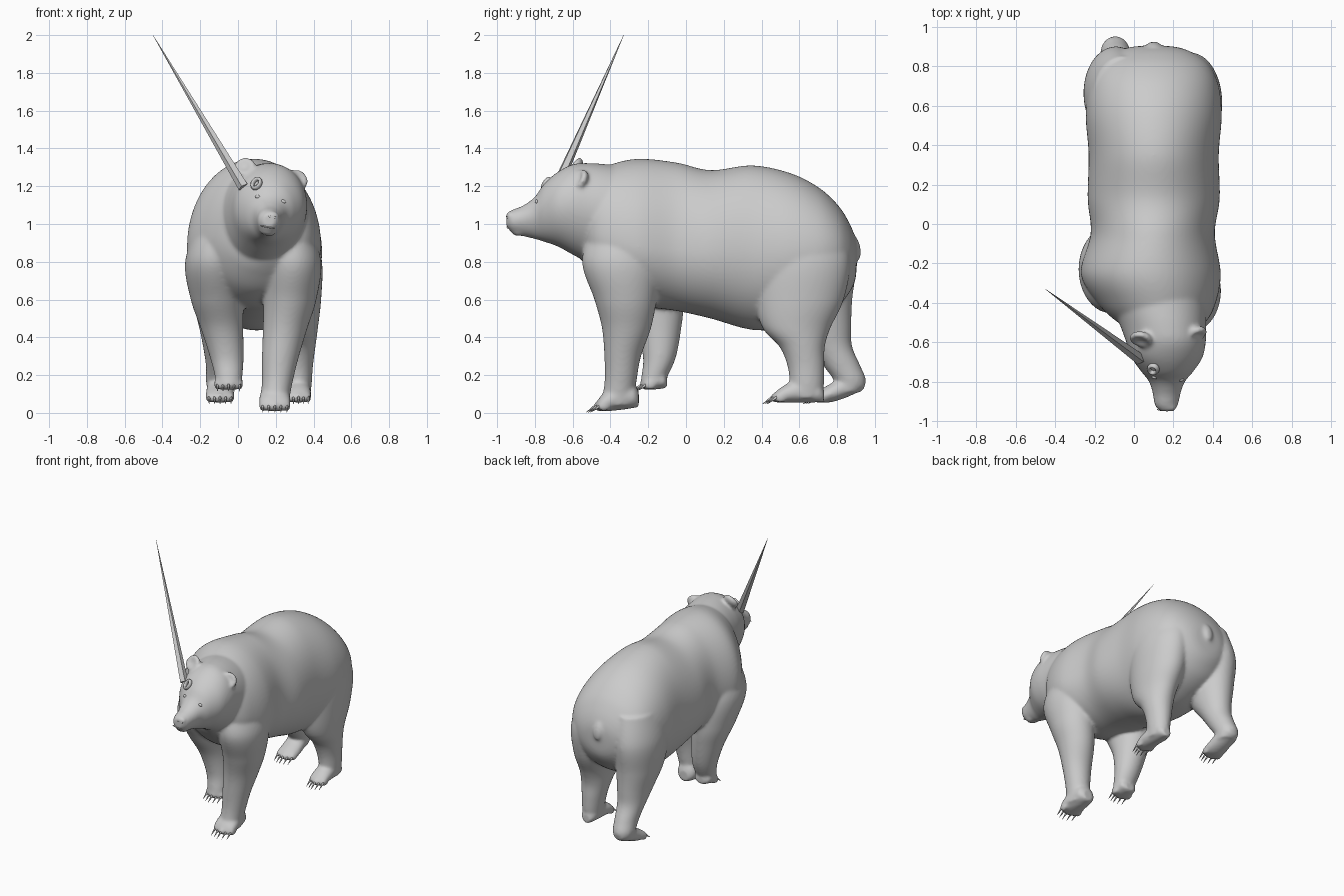
import bpy, bmesh
from math import sin, cos, pi, radians
from mathutils import Vector, Matrix

if "Cube" in bpy.data.objects:
    bpy.data.objects.remove(bpy.data.objects["Cube"])

parts = []


def make(name, bm, smooth=True):
    me = bpy.data.meshes.new(name)
    bmesh.ops.recalc_face_normals(bm, faces=bm.faces)
    for f in bm.faces:
        f.smooth = smooth
    bm.to_mesh(me)
    bm.free()
    ob = bpy.data.objects.new(name, me)
    bpy.context.collection.objects.link(ob)
    return ob


def spline(rows, n=8):
    """Smoothly interpolate the rows of section numbers."""
    out = []
    for i in range(len(rows) - 1):
        p = [rows[max(0, min(len(rows) - 1, i + k))] for k in (-1, 0, 1, 2)]
        for s in range(n):
            t = s / n
            out.append([0.5 * (2 * b + (c - a) * t + (2 * a - 5 * b + 4 * c - d) * t * t
                               + (3 * b - a - 3 * c + d) * t ** 3) for a, b, c, d in zip(*p)])
    return out + [list(rows[-1])]


def length_ring(a, row):
    """Egg-shaped section across y: y, centre x, half width, widest z, top, bottom."""
    y, cx, rx, mid, top, bot = row
    s = sin(a)
    return (cx + rx * cos(a), y, mid + s * (top - mid if s > 0 else mid - bot))


def upright_ring(a, row):
    """Oval section across z: z, centre x, centre y, half width, half depth."""
    z, cx, cy, rx, ry = row
    return (cx + rx * cos(a), cy + ry * sin(a), z)


def loft(name, rows, ring, matrix=None, n=80):
    bm = bmesh.new()
    rings = [[bm.verts.new(ring(2 * pi * i / n, r)) for i in range(n)] for r in spline(rows)]
    for a, b in zip(rings, rings[1:]):
        for i in range(n):
            j = (i + 1) % n
            bm.faces.new((a[i], a[j], b[j], b[i]))
    bm.faces.new(rings[0])
    bm.faces.new(rings[-1])
    if matrix:
        bm.transform(matrix)
    ob = make(name, bm)
    parts.append(ob)
    return ob


def ball(name, loc, size, rot=Matrix(), dish=0):
    bm = bmesh.new()
    bmesh.ops.create_uvsphere(bm, u_segments=24, v_segments=16, radius=1)
    for v in bm.verts:
        if dish and v.co.y < 0:
            v.co.y *= 1 - dish * max(0, 1 - 1.4 * (v.co.x ** 2 + v.co.z ** 2))
    bm.transform(Matrix.Translation(loc) @ rot @ Matrix.Diagonal((*size, 1)))
    return make(name, bm)


def cone(name, base, tip, r, sides=8, smooth=True):
    base, tip = Vector(base), Vector(tip)
    d = tip - base
    bm = bmesh.new()
    bmesh.ops.create_cone(bm, cap_ends=True, segments=sides, radius1=r, radius2=0.0008, depth=d.length)
    bm.transform(Matrix.Translation((base + tip) / 2) @ d.to_track_quat('Z', 'Y').to_matrix().to_4x4())
    return make(name, bm, smooth)


# Torso
loft("torso", [
    (-.56, .15, .10, 1.0, 1.20, .82), (-.50, .14, .22, .95, 1.27, .74),
    (-.40, .115, .30, .92, 1.315, .64), (-.25, .085, .355, .88, 1.345, .57),
    (-.05, .095, .315, .86, 1.325, .54), (.13, .1, .335, .85, 1.285, .50),
    (.35, .1, .33, .85, 1.31, .44), (.55, .1, .345, .85, 1.27, .45),
    (.70, .1, .33, .85, 1.195, .50), (.80, .1, .285, .85, 1.105, .56),
    (.86, .1, .215, .84, 1.015, .63), (.895, .1, .13, .83, .93, .70),
    (.905, .1, .04, .83, .86, .79)], length_ring)

# Head, tilted to one side
pivot = Matrix.Translation((.17, 0, 1.1))
tilt = pivot @ Matrix.Rotation(radians(11), 4, 'Y') @ pivot.inverted()
loft("head", [
    (-.30, .12, .25, 1.03, 1.29, .72), (-.42, .14, .235, 1.05, 1.31, .74),
    (-.52, .155, .215, 1.07, 1.32, .79), (-.60, .165, .2, 1.09, 1.315, .835),
    (-.68, .17, .178, 1.09, 1.275, .88), (-.75, .175, .13, 1.07, 1.215, .905),
    (-.80, .178, .09, 1.05, 1.145, .92), (-.86, .18, .07, 1.03, 1.10, .935),
    (-.92, .18, .058, 1.02, 1.075, .955), (-.95, .18, .032, 1.02, 1.055, .985)],
    length_ring, tilt)

# Legs in mid stride
loft("front_leg_right", [
    (1.0, .25, -.32, .13, .18), (.8, .285, -.34, .155, .21), (.6, .275, -.32, .14, .165),
    (.45, .25, -.315, .118, .13), (.3, .225, -.335, .098, .097), (.18, .21, -.345, .083, .085),
    (.1, .2, -.355, .077, .085), (.04, .2, -.36, .07, .09)], upright_ring)
loft("front_leg_left", [
    (1.0, -.08, -.25, .13, .18), (.8, -.12, -.235, .16, .215), (.6, -.11, -.18, .14, .17),
    (.45, -.085, -.145, .113, .12), (.3, -.06, -.14, .09, .088), (.2, -.05, -.165, .074, .07),
    (.145, -.05, -.19, .065, .055)], upright_ring)
loft("hind_leg_right", [
    (1.0, .25, .6, .15, .23), (.8, .285, .615, .16, .255), (.6, .295, .60, .145, .235),
    (.45, .305, .585, .118, .18), (.35, .31, .615, .1, .12), (.25, .315, .635, .082, .098),
    (.15, .32, .64, .07, .09), (.08, .32, .635, .062, .085)], upright_ring)
loft("hind_leg_left", [
    (1.0, -.06, .62, .15, .23), (.8, -.09, .66, .165, .24), (.6, -.095, .68, .145, .2),
    (.45, -.09, .725, .115, .15), (.35, -.09, .768, .095, .112), (.25, -.09, .825, .08, .098),
    (.17, -.095, .868, .075, .085), (.11, -.095, .855, .065, .07)], upright_ring)


def paw(name, cx, heel, toe, z, heel_lift, height, w):
    """Paw along y with toes and claws."""
    L = toe - heel
    rows = []
    for t, wf, hf in ((0, .45, .55), (.12, .8, .85), (.4, .92, 1), (.7, 1, .8), (.9, .95, .55), (1, .7, .35)):
        bot = z + heel_lift * max(0, 1 - t * 1.7)
        rows.append((heel + L * t, cx, w * wf, bot + height * hf * .45, bot + height * hf, bot))
    loft(name, rows, length_ring)
    for i in range(-2, 3):
        x = cx + i * w * .38
        y = toe + .012 * abs(i)
        parts.append(ball(name + "_toe", (x, y + .012, z + .026), (w * .24, .034, .027)))
        cone(name + "_claw", (x, y - .005, z + .03), (x, y - .06, z - .008), .009)


paw("front_paw_right", .195, -.25, -.47, .01, .02, .15, .084)
paw("front_paw_left", -.05, -.10, -.225, .122, .01, .1, .077)
paw("hind_paw_right", .32, .73, .465, .055, .0, .13, .068)
paw("hind_paw_left", -.095, .945, .68, .055, .07, .12, .076)

# Tail and ears
parts.append(ball("tail", (.1, .895, .875), (.042, .028, .07), Matrix.Rotation(radians(12), 4, 'X')))
for name, loc, lean in (("ear_left", (.035, -.585, 1.3), -20), ("ear_right", (.315, -.56, 1.235), 42)):
    rot = Matrix.Rotation(radians(lean), 4, 'Y') @ Matrix.Rotation(radians(-35), 4, 'X')
    parts.append(ball(name, loc, (.06, .032, .058), rot, .9))

# Muzzle details: nose pad and lower lip
parts.append(ball("nose", (.182, -.93, 1.045), (.036, .022, .024), tilt.to_3x3().to_4x4()))
parts.append(ball("lower_lip", (.155, -.885, .958), (.045, .04, .02), tilt.to_3x3().to_4x4()))

# Blend the fleshy parts into one smooth skin
bpy.ops.object.select_all(action='DESELECT')
for ob in parts:
    ob.select_set(True)
skin = parts[0]
bpy.context.view_layer.objects.active = skin
bpy.ops.object.join()
skin.name = "bear_skin"
rm = skin.modifiers.new("blend", 'REMESH')
rm.mode = 'VOXEL'
rm.voxel_size = 0.01
rm.use_smooth_shade = True
sm = skin.modifiers.new("soften", 'SMOOTH')
sm.factor = 0.5
sm.iterations = 10
for m in ("blend", "soften"):
    bpy.ops.object.modifier_apply(modifier=m)


def on_face(x, z):
    hit, loc, nor, _ = skin.ray_cast((x, -2, z), (0, 1, 0))
    return loc, nor


# Eyes, mouth line and nostrils, sunk into the skin
for name, x, z, size in (("eye_left", .105, 1.145, (.016, .009, .01)),
                         ("eye_right", .24, 1.12, (.016, .009, .01)),
                         ("mouth", .155, .982, (.04, .008, .004)),
                         ("nostril_left", .168, 1.04, (.007, .005, .006)),
                         ("nostril_right", .197, 1.034, (.007, .005, .006))):
    loc, nor = on_face(x, z)
    ball(name, loc - nor * .003, size, Matrix.Rotation(radians(11), 4, 'Y'))

# Raised ring on the forehead
loc, nor = on_face(.1, 1.21)
turn = Matrix.Translation(loc + nor * .006) @ nor.to_track_quat('Z', 'Y').to_matrix().to_4x4()
bm = bmesh.new()
rings = [[bm.verts.new(turn @ Vector(((.022 + .01 * cos(b)) * cos(a), (.03 + .01 * cos(b)) * sin(a), .016 * sin(b))))
          for b in (2 * pi * k / 8 for k in range(8))] for a in (2 * pi * i / 16 for i in range(16))]
for i in range(16):
    for k in range(8):
        a, b = rings[i], rings[(i + 1) % 16]
        bm.faces.new((a[k], a[(k + 1) % 8], b[(k + 1) % 8], b[k]))
make("forehead_ring", bm)

# Long spike rising from the brow
cone("spike", (.03, -.685, 1.195), (-.45, -.33, 2.0), .03, 5, False)
